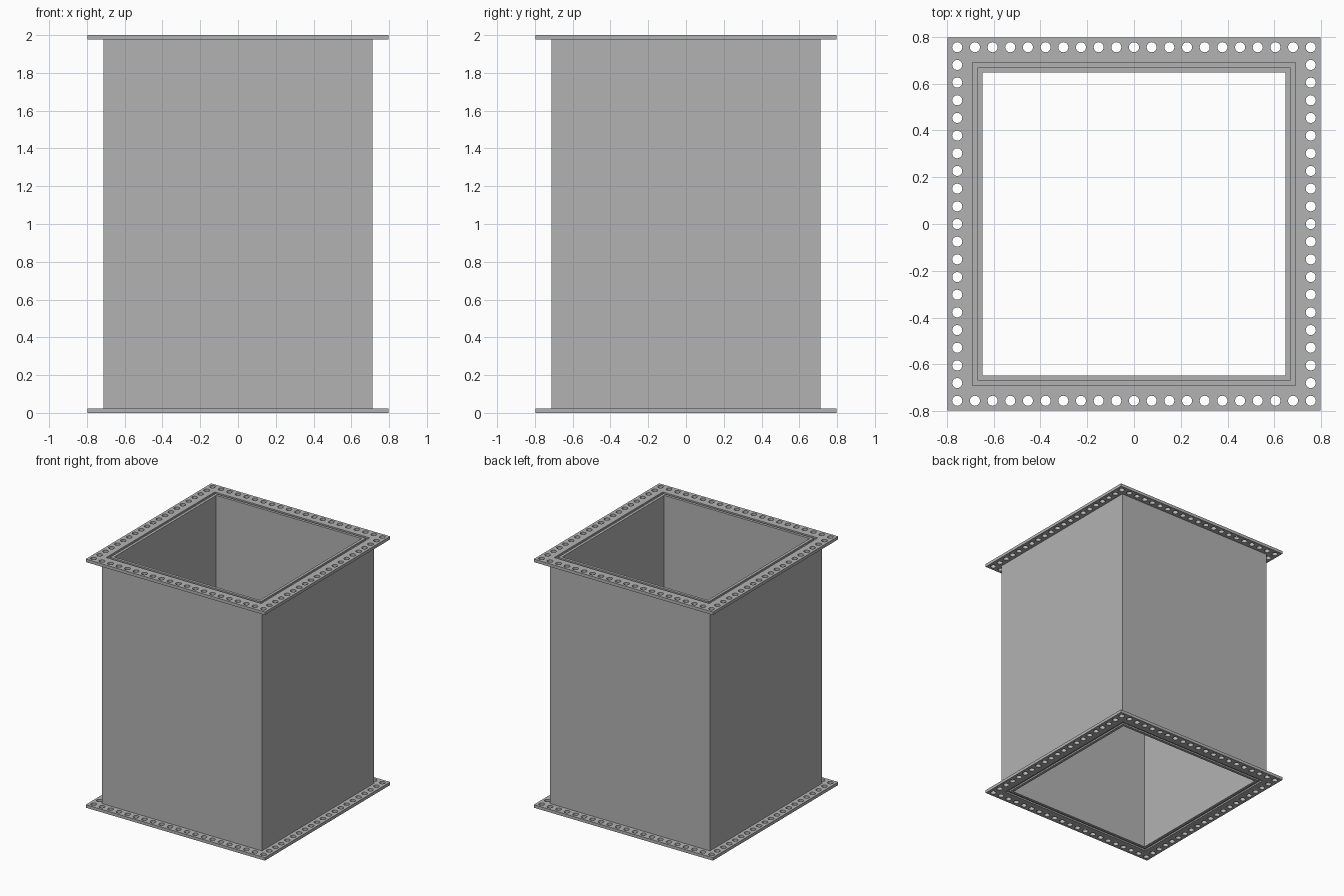
import bpy, bmesh, math
from mathutils import Matrix

if "Cube" in bpy.data.objects:
    bpy.data.objects.remove(bpy.data.objects["Cube"])

HEIGHT = 2.0
FLANGE_T = 0.024      # flange thickness
R_IN, R_WALL, R_FLANGE = 0.648, 0.713, 0.797   # half widths
G_IN, G_OUT, G_DEPTH = 0.67, 0.69, 0.012       # seal groove
HOLES, HOLE_LINE, HOLE_R = 21, 0.756, 0.0215   # bolt holes per side

steel = bpy.data.materials.new("grey steel")
steel.diffuse_color = (0.45, 0.45, 0.45, 1)
steel.use_nodes = True
steel.node_tree.nodes["Principled BSDF"].inputs["Base Color"].default_value = steel.diffuse_color


def add_object(name, bm):
    bmesh.ops.recalc_face_normals(bm, faces=bm.faces)
    mesh = bpy.data.meshes.new(name)
    bm.to_mesh(mesh)
    bm.free()
    mesh.materials.append(steel)
    obj = bpy.data.objects.new(name, mesh)
    bpy.context.collection.objects.link(obj)
    return obj


def square_sweep(name, profile):
    """Sweep a closed (half width, z) profile round a square."""
    bm = bmesh.new()
    corners = [(1, 1), (-1, 1), (-1, -1), (1, -1)]
    rings = [[bm.verts.new((r * sx, r * sy, z)) for sx, sy in corners]
             for r, z in profile]
    for a, b in zip(rings, rings[1:] + rings[:1]):
        for i in range(4):
            j = (i + 1) % 4
            bm.faces.new((a[i], a[j], b[j], b[i]))
    return add_object(name, bm)


# Duct wall with both flanges and their seal grooves
top = [(R_WALL, HEIGHT - FLANGE_T), (R_FLANGE, HEIGHT - FLANGE_T),
       (R_FLANGE, HEIGHT), (G_OUT, HEIGHT), (G_OUT, HEIGHT - G_DEPTH),
       (G_IN, HEIGHT - G_DEPTH), (G_IN, HEIGHT), (R_IN, HEIGHT)]
bottom = [(r, HEIGHT - z) for r, z in reversed(top)]
duct = square_sweep("flanged_duct", top + bottom)

# Bolt hole cutter, passing through both flanges
bm = bmesh.new()
pitch = 2 * HOLE_LINE / (HOLES - 1)
for i in range(HOLES):
    for j in range(HOLES):
        if i in (0, HOLES - 1) or j in (0, HOLES - 1):
            x, y = -HOLE_LINE + i * pitch, -HOLE_LINE + j * pitch
            for z in (FLANGE_T / 2, HEIGHT - FLANGE_T / 2):
                bmesh.ops.create_cone(
                    bm, cap_ends=True, segments=24, radius1=HOLE_R,
                    radius2=HOLE_R, depth=FLANGE_T * 2,
                    matrix=Matrix.Translation((x, y, z)))
cutter = add_object("bolt_hole_cutter", bm)
cutter.hide_render = True

# Cut the holes and drop the cutter
mod = duct.modifiers.new("bolt_holes", 'BOOLEAN')
mod.operation, mod.solver, mod.object = 'DIFFERENCE', 'EXACT', cutter
bpy.context.view_layer.objects.active = duct
duct.select_set(True)
cutter.select_set(False)
bpy.ops.object.modifier_apply(modifier=mod.name)
bpy.data.objects.remove(cutter)
bpy.ops.object.shade_smooth_by_angle(angle=math.radians(30))
